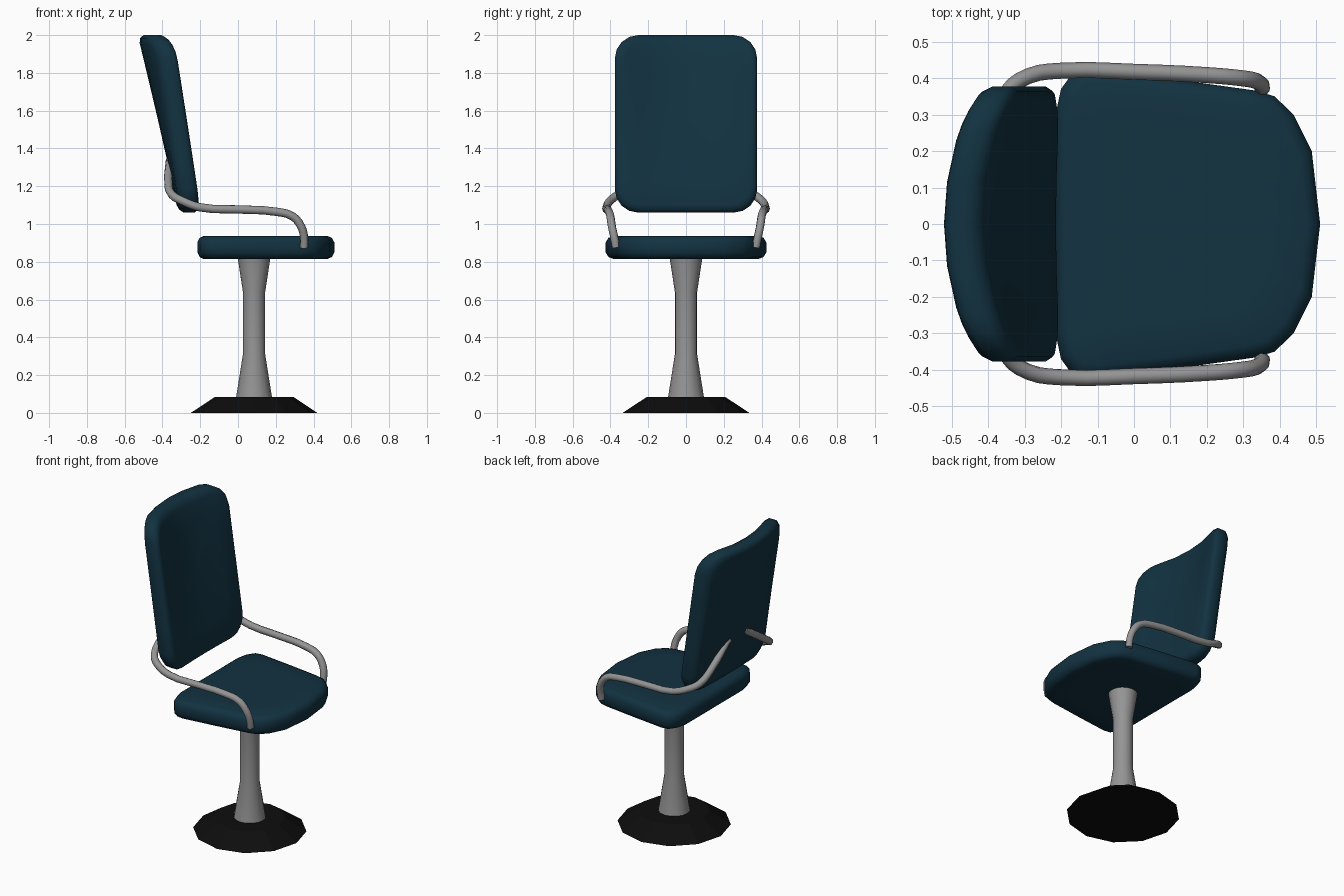
import bpy, math

if "Cube" in bpy.data.objects:
    bpy.data.objects.remove(bpy.data.objects["Cube"])

def mat(name, r, g, b):
    m = bpy.data.materials.new(name)
    m.diffuse_color = (r, g, b, 1)
    m.use_nodes = True
    m.node_tree.nodes["Principled BSDF"].inputs["Base Color"].default_value = m.diffuse_color
    return m

TEAL = mat("dark teal upholstery", 0.006, 0.032, 0.053)
GREY = mat("grey metal", 0.30, 0.30, 0.30)
BLACK = mat("black base", 0.004, 0.004, 0.004)

def rings_mesh(name, rings, material, smooth):
    """Skin a stack of equal-length closed rings and cap both ends."""
    n = len(rings[0])
    verts = [p for r in rings for p in r]
    faces = [(k * n + i, k * n + (i + 1) % n, (k + 1) * n + (i + 1) % n, (k + 1) * n + i)
             for k in range(len(rings) - 1) for i in range(n)]
    faces += [tuple(reversed(range(n))), tuple(range(len(verts) - n, len(verts)))]
    me = bpy.data.meshes.new(name)
    me.from_pydata(verts, [], faces)
    me.materials.append(material)
    ob = bpy.data.objects.new(name, me)
    bpy.context.collection.objects.link(ob)
    if smooth:
        bpy.ops.object.select_all(action='DESELECT')
        ob.select_set(True)
        bpy.context.view_layer.objects.active = ob
        bpy.ops.object.shade_smooth_by_angle(angle=math.radians(50))
    return ob

def lathe(name, profile, sides, material, smooth, cx):
    rings = [[(cx + r * math.cos(2 * math.pi * i / sides),
               r * math.sin(2 * math.pi * i / sides), z) for i in range(sides)]
             for r, z in profile]
    return rings_mesh(name, rings, material, smooth)

def cushion(name, outline, centre, half, place):
    """Padded slab: scaled outlines with rounded rim; place(u, v, w) maps w in -half..half."""
    section = [(0.03, 1), (0.35, 1), (0.65, 1), (0.91, 1), (0.965, 0.85), (1, 0.45)]
    section = [(s, -w) for s, w in section] + [(s, w) for s, w in reversed(section)]
    cu, cv = centre
    rings = [[place(cu + (u - cu) * s, cv + (v - cv) * s, w * half) for u, v in outline]
             for s, w in section]
    return rings_mesh(name, rings, TEAL, True)

# Pedestal: faceted foot and flared column
CX = 0.085
lathe("base", [(0.335, 0), (0.21, 0.083)], 12, BLACK, False, CX)
lathe("column", [(0.097, 0.07), (0.059, 0.31), (0.059, 0.64), (0.088, 0.83)], 16, GREY, True, CX)

# Seat: tapered sides and bowed front
side = [(0.51, 0), (0.487, 0.20), (0.437, 0.30), (0.385, 0.35), (0.33, 0.366),
        (0.10, 0.398), (-0.12, 0.425), (-0.165, 0.418), (-0.20, 0.37), (-0.215, 0.30), (-0.215, 0)]
seat_outline = side + [(x, -y) for x, y in reversed(side[1:-1])]
cushion("seat", seat_outline, (0.13, 0), 0.06, lambda u, v, w: (u, v, 0.876 + w))

# Backrest: rounded rectangle, leaning, curved more towards the top
HY, HZ, CZ, R = 0.377, 0.47, 1.53, 0.125
corners = [(HY - R, HZ - R, 0), (R - HY, HZ - R, 1), (R - HY, R - HZ, 2), (HY - R, R - HZ, 3)]
arc = [(y + R * math.cos(math.pi / 2 * (q + k / 4)), z + R * math.sin(math.pi / 2 * (q + k / 4)))
       for y, z, q in corners for k in range(5)]
back_outline = []
for i, a in enumerate(arc):
    b = arc[(i + 1) % len(arc)]
    steps = 4 if math.dist(a, b) > 0.2 else 1
    back_outline += [(a[0] + (b[0] - a[0]) * k / steps, CZ + a[1] + (b[1] - a[1]) * k / steps)
                     for k in range(steps)]

def lean(y, z, w):
    t = max(0, (z - 1.06) / 0.94)
    bow = (0.012 + 0.083 * t ** 1.2) * (1 - (y / HY) ** 2)
    return (-0.25 - 0.13 * t - bow + w, y, z)

cushion("backrest", back_outline, (0, CZ), 0.056, lean)

# Armrests: bent tubes from behind the backrest to the seat sides
path = [(-0.36, 0.08, 1.34), (-0.368, 0.27, 1.215), (-0.35, 0.36, 1.155), (-0.29, 0.405, 1.12),
        (-0.20, 0.42, 1.088), (0.0, 0.417, 1.077), (0.20, 0.408, 1.065), (0.29, 0.40, 1.04),
        (0.335, 0.392, 0.985), (0.35, 0.38, 0.93), (0.35, 0.37, 0.875)]
for label, s in (("left", 1), ("right", -1)):
    cu = bpy.data.curves.new("armrest_" + label, 'CURVE')
    cu.dimensions = '3D'
    cu.bevel_depth = 0.022
    cu.bevel_resolution = 2
    cu.resolution_u = 3
    cu.use_fill_caps = True
    sp = cu.splines.new('BEZIER')
    sp.bezier_points.add(len(path) - 1)
    for bp, (x, y, z) in zip(sp.bezier_points, path):
        bp.co = (x, y * s, z)
        bp.handle_left_type = bp.handle_right_type = 'AUTO'
    cu.materials.append(GREY)
    ob = bpy.data.objects.new("armrest_" + label, cu)
    bpy.context.collection.objects.link(ob)
    bpy.ops.object.select_all(action='DESELECT')
    ob.select_set(True)
    bpy.context.view_layer.objects.active = ob
    bpy.ops.object.convert(target='MESH')
    bpy.ops.object.shade_smooth_by_angle(angle=math.radians(60))
